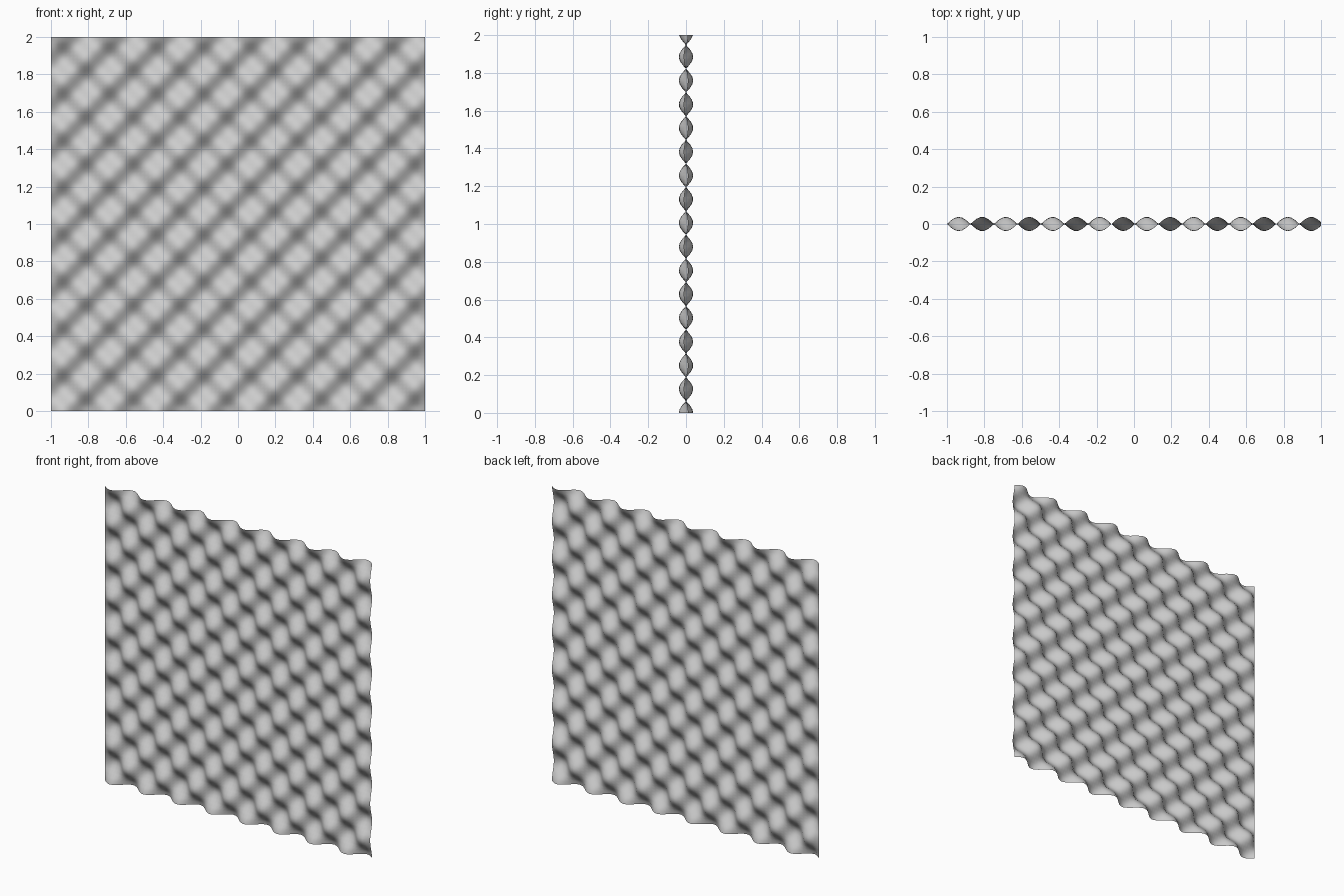
import bpy, bmesh, math

if "Cube" in bpy.data.objects:
    bpy.data.objects.remove(bpy.data.objects["Cube"])

CELLS = 100      # grid cells per side
WAVE = 25.0      # radians per unit along both directions
DEPTH = 0.038    # height of each bump

# Flat grid sheet, stood upright and displaced by crossed sine waves
bm = bmesh.new()
bmesh.ops.create_grid(bm, x_segments=CELLS, y_segments=CELLS, size=1.0)
for v in bm.verts:
    u, w = v.co.x + 1.0, v.co.y + 1.0
    v.co = (u - 1.0, -DEPTH * math.sin(WAVE * u) * math.cos(WAVE * w), w)
for f in bm.faces:
    f.smooth = True
bm.normal_update()

mesh = bpy.data.meshes.new("wavy_panel")
bm.to_mesh(mesh)
bm.free()
panel = bpy.data.objects.new("wavy_panel", mesh)
bpy.context.collection.objects.link(panel)
